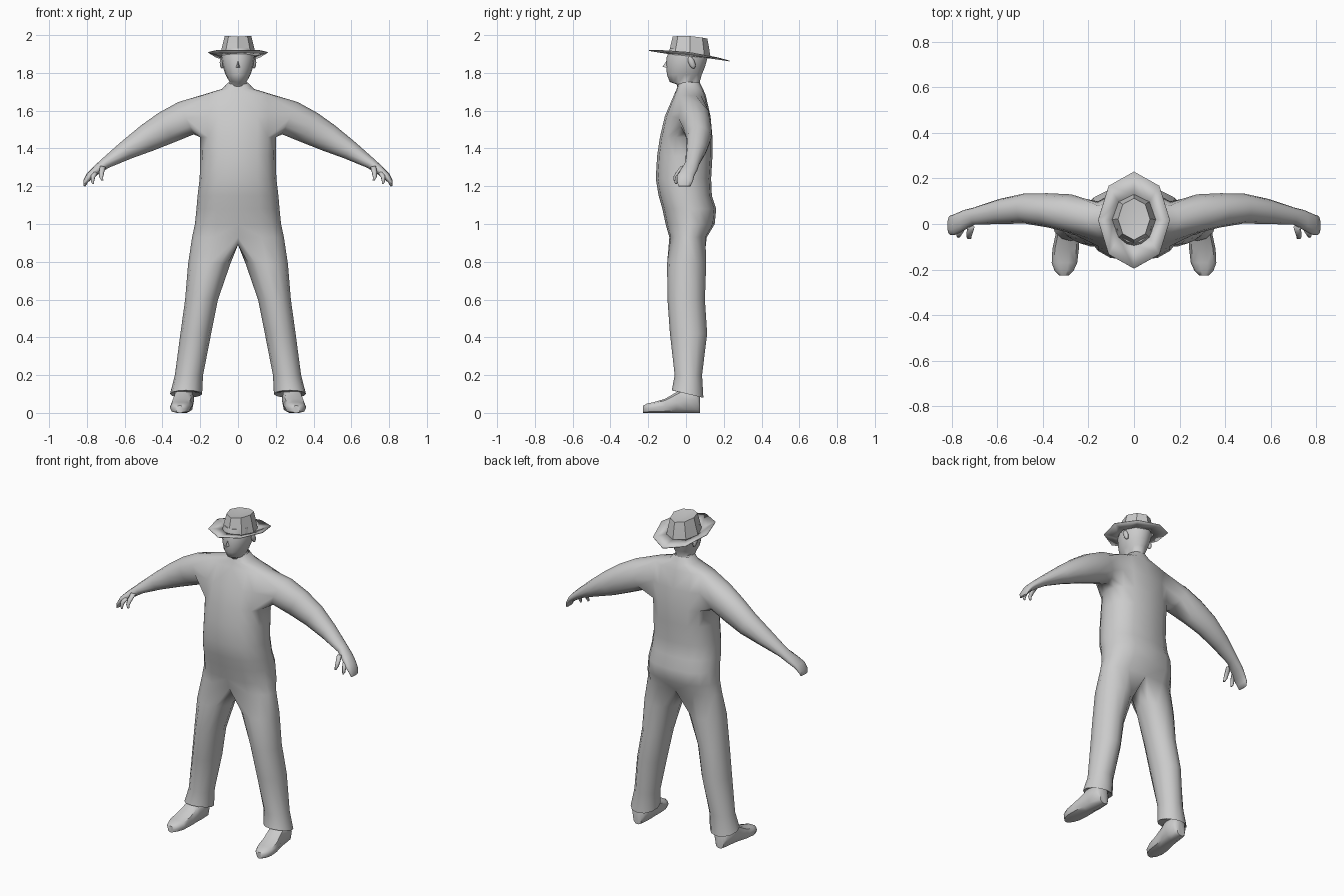
import bpy, bmesh
from math import sin, cos, pi, radians
from mathutils import Vector

cube = bpy.data.objects.get("Cube")
if cube:
    bpy.data.objects.remove(cube)

grey = bpy.data.materials.new("plain_grey")
grey.use_nodes = True
COLOR = (0.6, 0.6, 0.6, 1)
grey.diffuse_color = COLOR
grey.node_tree.nodes["Principled BSDF"].inputs["Base Color"].default_value = COLOR


def finish(bm, name, angle=60, mirror=False):
    """Turn a bmesh into a shaded object, optionally mirrored across x."""
    bmesh.ops.recalc_face_normals(bm, faces=bm.faces)
    mesh = bpy.data.meshes.new(name)
    bm.to_mesh(mesh)
    bm.free()
    mesh.materials.append(grey)
    ob = bpy.data.objects.new(name, mesh)
    bpy.context.collection.objects.link(ob)
    bpy.ops.object.select_all(action='DESELECT')
    ob.select_set(True)
    bpy.context.view_layer.objects.active = ob
    if angle:
        bpy.ops.object.shade_smooth_by_angle(angle=radians(angle))
    if mirror:
        mod = ob.modifiers.new("Mirror", 'MIRROR')
        mod.merge_threshold = 0.001
    return ob


def add_ring(bm, points):
    return [bm.verts.new(p) for p in points]


def bridge(bm, a, b, closed=True):
    n = len(a)
    for i in range(n if closed else n - 1):
        j = (i + 1) % n
        bm.faces.new((a[i], a[j], b[j], b[i]))


def loft(bm, rings, caps=True):
    """Skin a list of point rings, returning the vertex rings."""
    rows = [add_ring(bm, r) for r in rings]
    for a, b in zip(rows, rows[1:]):
        bridge(bm, a, b)
    if caps:
        bm.faces.new(rows[0])
        bm.faces.new(rows[-1])
    return rows


def tube_rings(path, n=12, start=150):
    """Rings around a path in the xz plane: (x, y, z, half thickness, half depth)."""
    out = []
    for k, (x, y, z, hv, hy) in enumerate(path):
        p, q = path[max(k - 1, 0)], path[min(k + 1, len(path) - 1)]
        d = Vector((q[0] - p[0], 0, q[2] - p[2])).normalized()
        up = Vector((-d.z, 0, d.x))
        angles = [radians(start - 360 * i / n) for i in range(n)]
        out.append([Vector((x, y + hy * cos(a), z)) + up * hv * sin(a) for a in angles])
    return out


# Body: half a torso, opened at the shoulder for the arm and closed into a leg
bm = bmesh.new()
torso = [  # z, half width, front y, back y
    (1.75, .052, -.04, .072), (1.715, .085, -.05, .09), (1.68, .2, -.065, .105),
    (1.57, .205, -.112, .13), (1.46, .202, -.138, .14), (1.36, .2, -.153, .14),
    (1.24, .203, -.16, .133), (1.15, .214, -.145, .137), (1.08, .22, -.125, .16),
    (1.0, .228, -.108, .152), (.93, .243, -.088, .11)]
SHOULDER = 2
rows = []
for z, w, f, b in torso:
    arc = [i * pi / 8 for i in range(9)]
    rows.append(add_ring(bm, [
        (w * max(sin(t), 0) ** .7 if 0 < t < pi else 0,
         (f + b) / 2 - (b - f) / 2 * cos(t), z) for t in arc]))
for r, (a, b) in enumerate(zip(rows, rows[1:])):
    for i in range(8):
        if not (r in (SHOULDER, SHOULDER + 1) and 2 <= i < 6):
            bm.faces.new((a[i], a[i + 1], b[i + 1], b[i]))

# Arm and hand grow out of the shoulder opening
top, mid, low = rows[SHOULDER:SHOULDER + 3]
opening = top[2:7] + [mid[6]] + low[6:1:-1] + [mid[2]]
arm = tube_rings([
    (.275, .045, 1.56, .095, .085), (.38, .06, 1.51, .088, .075),
    (.48, .068, 1.455, .074, .066), (.59, .055, 1.392, .052, .055),
    (.70, .035, 1.323, .03, .038), (.75, .015, 1.285, .024, .045),
    (.785, -.002, 1.255, .02, .046), (.807, -.006, 1.225, .013, .042),
    (.813, -.008, 1.2, .006, .032)])
arm_rows = loft(bm, arm, caps=False)
bridge(bm, opening, arm_rows[0])
bm.faces.new(arm_rows[-1])

# Trouser leg: crotch points close the half torso into a full ring
waist = rows[-1]
crotch = add_ring(bm, [(0, y, .89) for y in (.06, .01, -.04)])
ring = waist + crotch
legs = [  # z, inner x, outer x, front y, back y
    (.79, .04, .264, -.1, .107), (.6, .106, .28, -.098, .1), (.42, .142, .305, -.085, .112),
    (.2, .185, .334, -.06, .085), (.1, .19, .36, -.075, .092), (.11, .225, .33, -.04, .055)]
leg_rows = []
for z, a, b, f, k in legs:
    angles = [radians((i - 4) * 30) for i in range(12)]
    hem = .02 if z == .1 else 0
    leg_rows.append(add_ring(bm, [
        ((a + b) / 2 + (b - a) / 2 * cos(t), (f + k) / 2 + (k - f) / 2 * sin(t),
         z - hem * sin(t)) for t in angles]))
for r in leg_rows:
    bridge(bm, ring, r)
    ring = r
bm.faces.new(ring)
finish(bm, "body", 75, mirror=True)

# Thumb and forefinger
for name, path in {
    "thumb": [(.715, -.015, 1.305, .016, .014), (.722, -.04, 1.275, .014, .013),
              (.724, -.056, 1.25, .011, .011), (.718, -.06, 1.23, .005, .006)],
    "forefinger": [(.755, -.02, 1.275, .015, .015), (.768, -.045, 1.25, .012, .012),
                   (.77, -.052, 1.225, .009, .009), (.766, -.054, 1.212, .004, .005)],
}.items():
    bm = bmesh.new()
    loft(bm, tube_rings(path, 8))
    finish(bm, name, 60, mirror=True)

# Shoes
bm = bmesh.new()
shoe = []
for y, x, w, h in [(.075, .285, .03, .09), (.06, .285, .046, .13), (0, .287, .055, .14),
                   (-.05, .292, .053, .11), (-.11, .3, .058, .075), (-.17, .305, .056, .057),
                   (-.205, .307, .042, .05), (-.227, .308, .02, .038)]:
    angles = [i * pi / 5 for i in range(10)]
    shoe.append([(x + w * cos(t), y, h / 2 + h / 2 * max(-1, min(1, 1.3 * sin(t))))
                 for t in angles])
loft(bm, shoe)
finish(bm, "shoe", 50, mirror=True)

# Head and neck
bm = bmesh.new()
head = []
for z, w, f, b in [(1.68, .06, -.035, .085), (1.74, .054, -.05, .073), (1.752, .045, -.086, .073),
                   (1.79, .066, -.101, .083), (1.83, .079, -.104, .1), (1.88, .088, -.103, .114),
                   (1.93, .08, -.085, .11)]:
    angles = [i * pi / 8 for i in range(16)]
    head.append([(w * cos(t), (f + b) / 2 + (b - f) / 2 * sin(t), z) for t in angles])
loft(bm, head)
finish(bm, "head", 60)

# Nose
bm = bmesh.new()
nose = [bm.verts.new(p) for p in [(0, -.098, 1.872), (.016, -.09, 1.825),
                                  (-.016, -.09, 1.825), (0, -.125, 1.832)]]
bmesh.ops.convex_hull(bm, input=nose)
finish(bm, "nose", 60)

# Ears
bm = bmesh.new()
bmesh.ops.create_uvsphere(bm, u_segments=8, v_segments=6, radius=1)
for v in bm.verts:
    v.co = Vector((.085 + .012 * v.co.x, .03 + .018 * v.co.y - .01 * v.co.z, 1.855 + .033 * v.co.z))
finish(bm, "ear", 60, mirror=True)

# Hat: faceted crown with a crease, and a tilted eight-sided brim
bm = bmesh.new()


def hat_ring(w, f, b, z, tilt, lift=0):
    angles = [i * pi / 4 for i in range(8)]
    pts = []
    for t in angles:
        y = (f + b) / 2 + (b - f) / 2 * sin(t)
        pts.append((w * cos(t), y, z - tilt * y + lift * cos(t) ** 2))
    return pts


crown = loft(bm, [hat_ring(.096, -.092, .13, 1.893, .1),
                  hat_ring(.083, -.08, .122, 1.945, .09),
                  hat_ring(.07, -.07, .113, 1.988, .06, .008)], caps=False)
crease = bm.verts.new((0, .02, 1.978))
rim = crown[-1]
for i in range(8):
    bm.faces.new((rim[i], rim[(i + 1) % 8], crease))
finish(bm, "hat_crown", 30)

bm = bmesh.new()
loft(bm, [hat_ring(.094, -.09, .128, 1.894, .1),
          hat_ring(.157, -.195, .23, 1.895, .13, .018)], caps=False)
brim = finish(bm, "hat_brim", 25)
brim.modifiers.new("Thickness", 'SOLIDIFY').thickness = .004
